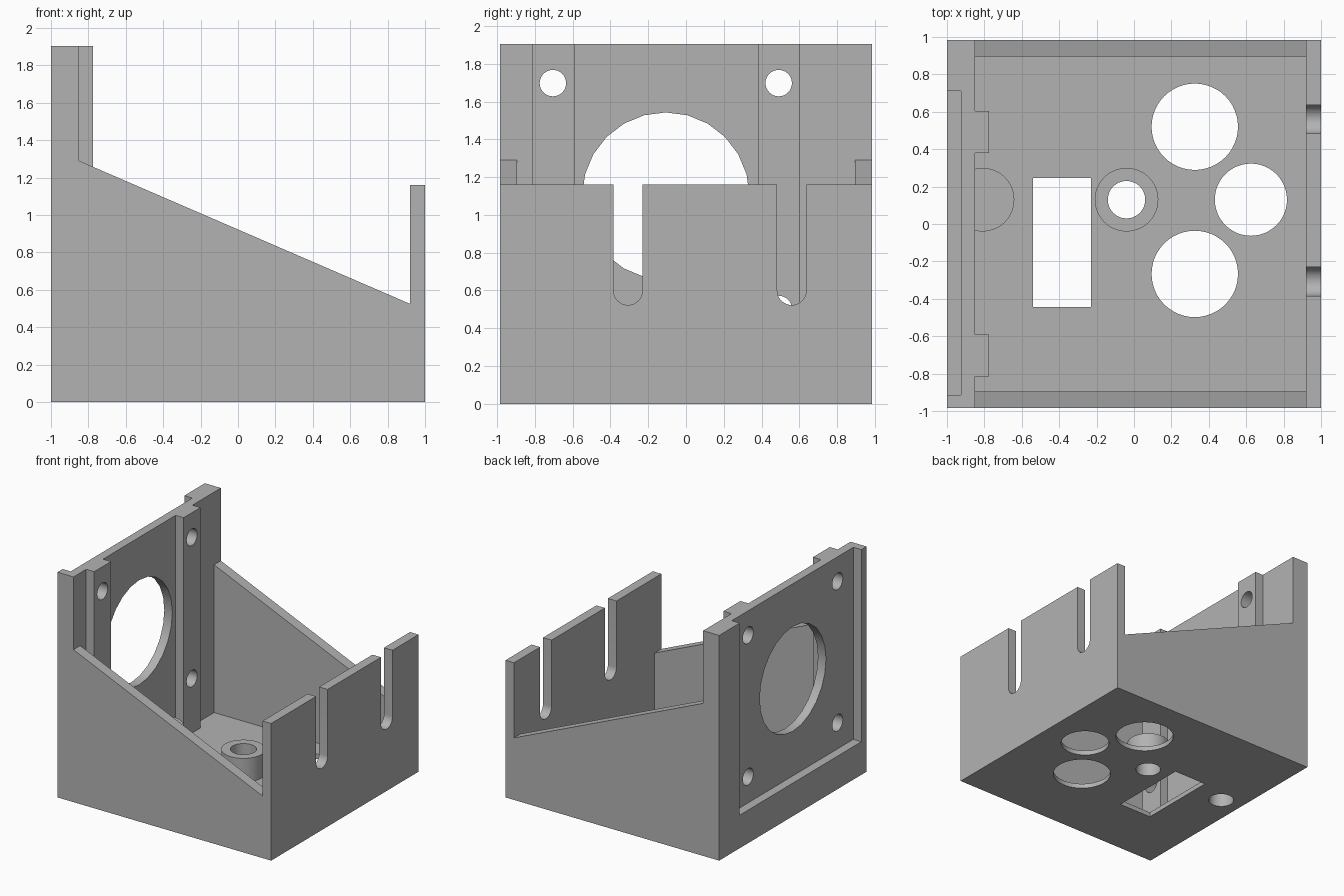
import bpy, bmesh, math
from mathutils import Matrix, Vector

cube = bpy.data.objects.get("Cube")
if cube:
    bpy.data.objects.remove(cube, do_unlink=True)

grey = bpy.data.materials.new("plain_grey")
grey.use_nodes = True
COLOUR = (0.45, 0.45, 0.45, 1)
grey.diffuse_color = COLOUR
grey.node_tree.nodes["Principled BSDF"].inputs["Base Color"].default_value = COLOUR

W = 0.985        # half depth
INNER = 0.895    # inside face of the side walls
FLOOR = 0.04
TOP = 1.905
BACK_IN, FRONT_IN = -0.85, 0.92


def add_object(name, bm):
    bmesh.ops.recalc_face_normals(bm, faces=bm.faces)
    mesh = bpy.data.meshes.new(name)
    bm.to_mesh(mesh)
    bm.free()
    mesh.materials.append(grey)
    obj = bpy.data.objects.new(name, mesh)
    bpy.context.collection.objects.link(obj)
    return obj


def box(name, x, y, z):
    bm = bmesh.new()
    centre = [(a + b) / 2 for a, b in (x, y, z)]
    size = [b - a for a, b in (x, y, z)]
    bmesh.ops.create_cube(bm, size=1, matrix=Matrix.Translation(centre) @ Matrix.Diagonal(size + [1]))
    return add_object(name, bm)


def cylinder(name, centre, radius, length, axis="Z", sides=48):
    bm = bmesh.new()
    turn = Matrix.Rotation(math.pi / 2, 4, "Y") if axis == "X" else Matrix()
    bmesh.ops.create_cone(bm, cap_ends=True, segments=sides, radius1=radius, radius2=radius,
                          depth=length, matrix=Matrix.Translation(centre) @ turn)
    return add_object(name, bm)


def extrude(name, points, direction):
    bm = bmesh.new()
    face = bm.faces.new([bm.verts.new(p) for p in points])
    out = bmesh.ops.extrude_face_region(bm, geom=[face])
    verts = [v for v in out["geom"] if isinstance(v, bmesh.types.BMVert)]
    bmesh.ops.translate(bm, verts=verts, vec=Vector(direction))
    return add_object(name, bm)


def combine(body, tool, operation):
    mod = body.modifiers.new("shape", "BOOLEAN")
    mod.operation, mod.solver, mod.object = operation, "EXACT", tool
    graph = bpy.context.evaluated_depsgraph_get()
    old = body.data
    mesh = bpy.data.meshes.new_from_object(body.evaluated_get(graph))
    body.modifiers.clear()
    body.data = mesh
    bpy.data.meshes.remove(old)
    bpy.data.objects.remove(tool, do_unlink=True)


def cut(tool):
    combine(body, tool, "DIFFERENCE")


def join(tool):
    combine(body, tool, "UNION")


# Sloped outer shell with a tall fan wall and a lower slotted wall
profile = [(-1, 0), (1, 0), (1, 1.16), (FRONT_IN, 1.16), (FRONT_IN, 0.525),
           (BACK_IN, 1.29), (BACK_IN, TOP), (-1, TOP)]
body = extrude("fan_enclosure", [(x, -W, z) for x, z in profile], (0, 2 * W, 0))
cut(box("cavity", (BACK_IN, FRONT_IN), (-INNER, INNER), (FLOOR, 3)))

# Screw pads inside the fan wall
FAN_Y, FAN_Z, SPACING = -0.107, 1.1, 0.598
for low, high in ((-0.815, -0.59), (0.38, 0.605)):
    join(box("screw_pad", (-0.88, -0.775), (low, high), (FLOOR / 2, TOP)))

# Floor bosses
BOSS_Y = 0.13
for x in (-0.81, -0.04):
    join(cylinder("floor_boss", (x, BOSS_Y, 0.13), 0.17, 0.22))

# Square fan recess, open at the top, with fan opening and screw holes
cut(box("fan_recess", (-1.2, -0.925), (-0.915, 0.71), (0.28, 3)))
cut(cylinder("fan_opening", (-0.9, FAN_Y, FAN_Z), 0.443, 0.4, "X", 24))
for sy in (-1, 1):
    for sz in (-1, 1):
        cut(cylinder("screw_hole", (-0.9, FAN_Y + sy * SPACING, FAN_Z + sz * SPACING),
                     0.07, 0.5, "X", 32))

# Round-bottomed cable slots
R = 0.077
for y in (-0.307, 0.56):
    arc = [(y + R * math.cos(a), 0.6 + R * math.sin(a))
           for a in (math.pi + math.pi * i / 16 for i in range(17))]
    outline = arc + [(y + R, 1.5), (y - R, 1.5)]
    cut(extrude("cable_slot", [(0.85, a, b) for a, b in outline], (0.3, 0, 0)))

# Floor openings
for x, y, r in ((0.325, 0.52, 0.231), (0.325, -0.267, 0.231), (0.625, BOSS_Y, 0.193)):
    cut(cylinder("round_opening", (x, y, 0), r, 0.3))
cut(box("switch_opening", (-0.54, -0.23), (-0.445, 0.247), (-0.1, 0.2)))
cut(cylinder("boss_bore", (-0.04, BOSS_Y, 0.1), 0.1, 0.5))
cut(cylinder("blind_bore", (-0.81, BOSS_Y, 0), 0.1, 0.4))

# Smooth the bores, keep edges sharp
bpy.ops.object.select_all(action="DESELECT")
body.select_set(True)
bpy.context.view_layer.objects.active = body
bpy.ops.object.shade_smooth_by_angle(angle=math.radians(30))
